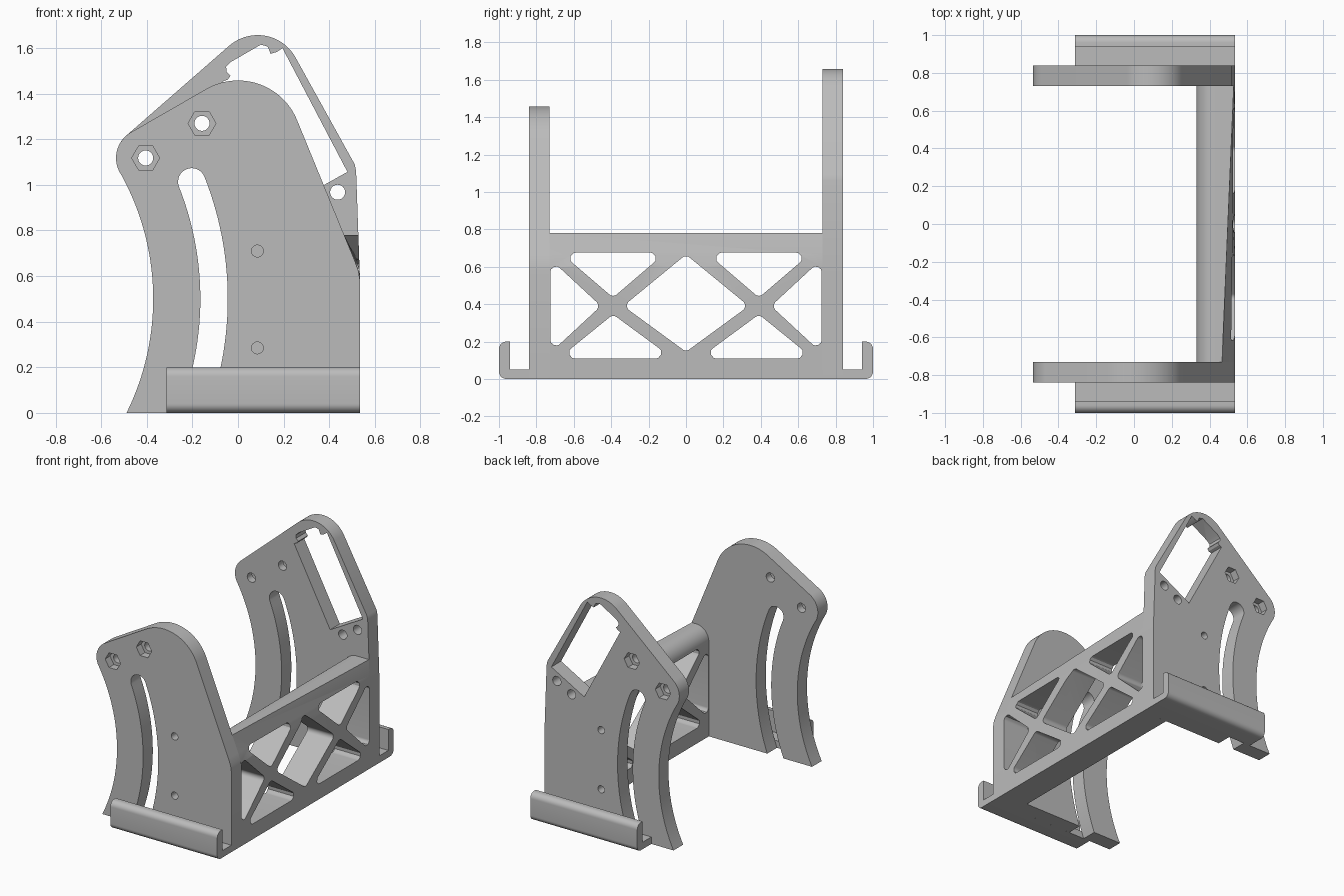
import bpy, bmesh
from math import sin, cos, tan, radians
from mathutils import Vector

cube = bpy.data.objects.get("Cube")
if cube:
    bpy.data.objects.remove(cube, do_unlink=True)

grey = bpy.data.materials.new("plain_grey")
grey.use_nodes = True
GREY = (0.5, 0.5, 0.5, 1)
grey.diffuse_color = GREY
for node in grey.node_tree.nodes:
    if node.type == 'BSDF_PRINCIPLED':
        node.inputs["Base Color"].default_value = GREY


def arc(cx, cy, r, a0, a1, n=16):
    steps = [radians(a0 + (a1 - a0) * i / n) for i in range(n + 1)]
    return [(cx + r * cos(a), cy + r * sin(a)) for a in steps]


def circle(cx, cy, r, n=24):
    return arc(cx, cy, r, 0, 360, n)[:-1]


def rounded(points, r=0.03, n=6):
    """Polygon with every corner filleted."""
    out = []
    for i, p in enumerate(points):
        v = Vector(p)
        d1 = (Vector(points[i - 1]) - v).normalized()
        d2 = (Vector(points[(i + 1) % len(points)]) - v).normalized()
        h = d1.angle(d2) / 2
        c = v + (d1 + d2).normalized() * r / sin(h)
        s, e = v + d1 * r / tan(h) - c, v + d2 * r / tan(h) - c
        out += [tuple(c + s.lerp(e, k / n).normalized() * r) for k in range(n + 1)]
    return out


def loft(name, start, end, axis, a, b):
    """Solid between two matching sections, placed at a and b along the axis."""
    def place(p, t):
        return (p[0], t, p[1]) if axis == 'y' else (t, p[0], p[1])
    bm = bmesh.new()
    va = [bm.verts.new(place(p, a)) for p in start]
    vb = [bm.verts.new(place(p, b)) for p in end]
    bm.faces.new(va)
    bm.faces.new(vb)
    for i in range(len(va)):
        bm.faces.new((va[i - 1], va[i], vb[i], vb[i - 1]))
    bmesh.ops.recalc_face_normals(bm, faces=bm.faces)
    mesh = bpy.data.meshes.new(name)
    bm.to_mesh(mesh)
    bm.free()
    mesh.materials.append(grey)
    obj = bpy.data.objects.new(name, mesh)
    bpy.context.collection.objects.link(obj)
    return obj


def prism(name, pts, axis, a, b):
    return loft(name, pts, pts, axis, a, b)


def activate(obj):
    bpy.ops.object.select_all(action='DESELECT')
    obj.select_set(True)
    bpy.context.view_layer.objects.active = obj


def cut(obj, pts, axis, a, b):
    cutter = prism("cutter", pts, axis, a, b)
    cutter.hide_render = True
    activate(obj)
    mod = obj.modifiers.new("cut", 'BOOLEAN')
    mod.operation, mod.solver, mod.object = 'DIFFERENCE', 'EXACT', cutter
    bpy.ops.object.modifier_apply(modifier=mod.name)
    bpy.data.objects.remove(cutter, do_unlink=True)


def finish(obj):
    activate(obj)
    bpy.ops.object.shade_smooth_by_angle(angle=radians(30))


SIDE, INNER, OUTER = 0.535, 0.73, 0.84
BOLTS = [(-0.405, 1.118), (-0.158, 1.27)]

# Shared outline pieces: curved rear edge and guide slot
rear_edge = arc(-1.5, 0.5, 1.128, 29.4, -26.3, 32)
slot = (arc(-1.5, 0.5, 1.455, -28, 21.6, 32) + arc(-0.203, 1.0135, 0.06, 21.6, 201.6)[1:-1]
        + arc(-1.5, 0.5, 1.335, 21.6, -28, 32))

front_outline = ([(SIDE, 0), (SIDE, 0.58), (0.529, 0.62), (0.513, 0.665)]
                 + arc(0, 1.178, 0.28, 23.3, 120.6, 28)
                 + arc(*BOLTS[0], 0.13, 120.6, 209.4) + rear_edge)
back_outline = ([(SIDE, 0), (SIDE, 0.58), (0.518, 1.06), (0.512, 1.09)]
                + arc(0.086, 1.467, 0.19, 28.8, 130, 28)
                + arc(*BOLTS[0], 0.13, 130, 209.4) + rear_edge)

# Side plates with slot, bolt holes, hex recesses and blind pin holes
plates = []
for name, outline, s in (("front_plate", front_outline, -1), ("back_plate", back_outline, 1)):
    plate = prism(name, outline, 'y', s * INNER, s * OUTER)
    cut(plate, slot, 'y', s * 0.6, s * 0.95)
    for x, z in BOLTS:
        cut(plate, circle(x, z, 0.033), 'y', s * 0.6, s * 0.95)
        cut(plate, circle(x, z, 0.061, 6), 'y', s * 0.785, s * 0.95)
    for z in (0.285, 0.71):
        cut(plate, circle(0.085, z, 0.026), 'y', s * 0.78, s * 0.95)
    plates.append(plate)

# Notched window and its two screw holes in the back plate
window = [(0.48, 1.057), (0.195, 1.6), (0.17, 1.583), (0.143, 1.575), (0.13, 1.607),
          (0.1, 1.615), (-0.03, 1.54), (-0.052, 1.518), (-0.05, 1.495), (-0.033, 1.478),
          (-0.045, 1.462), (-0.066, 1.454), (0.22, 0.912)]
cut(plates[1], window, 'y', 0.6, 0.95)
for x, z in ((0.437, 0.968), (0.32, 0.903)):
    cut(plates[1], circle(x, z, 0.033), 'y', 0.6, 0.95)
for plate in plates:
    finish(plate)

# Truss wall, its outer face twisting from the front plate edge to the back one
inner_side = arc(0.43, 0.68, 0.1, 90, 180, 12) + [(0.33, 0)]
wall = loft("truss_wall",
            [(SIDE, 0), (SIDE, 0.6), (0.513, 0.665), (0.466, 0.78)] + inner_side,
            [(SIDE, 0), (SIDE, 0.6), (0.532, 0.665), (0.528, 0.78)] + inner_side,
            'y', -INNER, INNER)
triangles = [[(0.67, 0.675), (0.11, 0.675), (0.39, 0.435)],
             [(0.725, 0.64), (0.725, 0.14), (0.455, 0.39)],
             [(0.68, 0.11), (0.07, 0.11), (0.39, 0.345)]]
for s in (-1, 1):
    for tri in triangles:
        cut(wall, rounded([(s * y, z) for y, z in tri]), 'x', 0.2, 0.7)
cut(wall, rounded([(0, 0.665), (0.335, 0.39), (0, 0.145), (-0.335, 0.39)]), 'x', 0.2, 0.7)
finish(wall)

# Hooked rails along the foot of each plate
profile = ([(OUTER, 0), (OUTER, 0.05), (0.94, 0.05), (0.94, 0.2)]
           + arc(0.96, 0.16, 0.04, 90, 0, 8) + arc(0.96, 0.04, 0.04, 0, -90, 8))
for name, s in (("front_rail", -1), ("back_rail", 1)):
    finish(prism(name, [(s * y, z) for y, z in profile], 'x', -0.313, SIDE))
